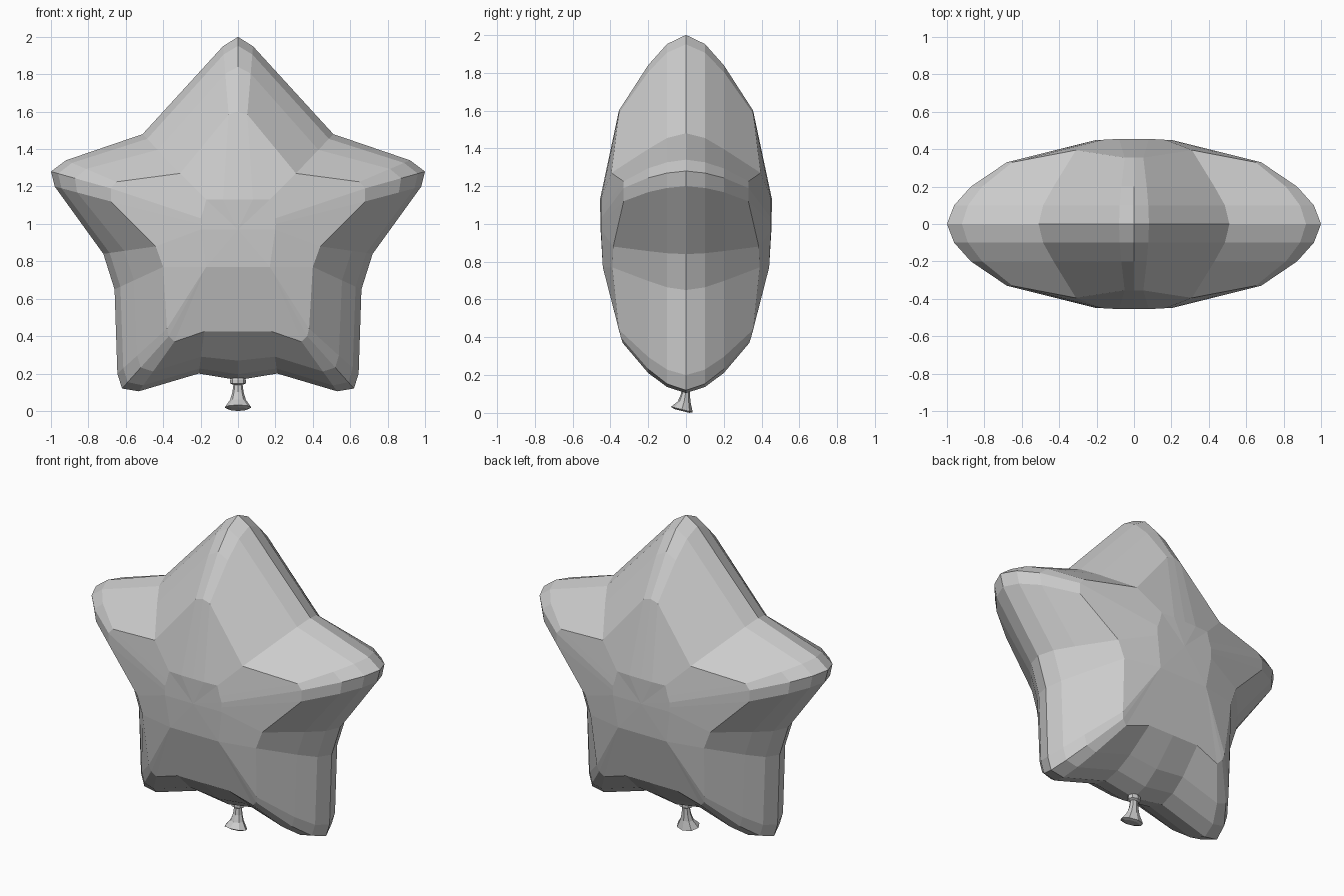
import bpy, bmesh, math
from mathutils import Vector

if "Cube" in bpy.data.objects:
    bpy.data.objects.remove(bpy.data.objects["Cube"])


def finish(bm, name):
    bmesh.ops.remove_doubles(bm, verts=bm.verts, dist=0.002)
    bmesh.ops.recalc_face_normals(bm, faces=bm.faces)
    me = bpy.data.meshes.new(name)
    bm.to_mesh(me)
    bm.free()
    ob = bpy.data.objects.new(name, me)
    bpy.context.collection.objects.link(ob)
    return ob


def bridge(bm, a, b):
    n = len(a)
    for i in range(n):
        j = (i + 1) % n
        bm.faces.new((a[i], a[j], b[j], b[i]))


# Right half of the star: seam outline (x, z), shoulder ring (x, z, depth), crown (x, z, depth)
half = [
    ((0, 2.0), (0, 1.60, .355), (0, 1.13, .455)),
    ((.08, 1.95), (.05, 1.585, .355), (.08, 1.13, .455)),
    ((.51, 1.48), (.31, 1.27, .395), (.17, 1.13, .45)),
    ((.92, 1.34), (.65, 1.225, .33), (.185, 1.07, .45)),
    ((1.0, 1.28), (.68, 1.19, .33), (.20, 1.03, .45)),
    ((.98, 1.20), (.68, 1.12, .33), (.20, 1.0, .45)),
    ((.72, .84), (.44, .88, .385), (.20, .97, .45)),
    ((.66, .65), (.40, .77, .39), (.17, .77, .44)),
    ((.645, .20), (.38, .44, .355), (.17, .77, .44)),
    ((.62, .12), (.37, .40, .345), (.17, .77, .44)),
    ((.53, .105), (.34, .37, .335), (.17, .77, .44)),
    ((.21, .20), (.18, .425, .35), (.17, .77, .44)),
    ((0, .165), (0, .425, .35), (0, .77, .44)),
]

# Puffed body: the seam steps inward toward the shoulder on both faces
bm = bmesh.new()
full = [(p, 1) for p in half] + [(p, -1) for p in half[-2:0:-1]]


def ring(side, step, y=None):
    vs = []
    for (o, s, c), m in full:
        if step == 'crown':
            x, z, d = c
        else:
            x, z = (o[k] + (s[k] - o[k]) * step for k in (0, 1))
            d = s[2] if y is None else y
        vs.append(bm.verts.new((m * x, side * d, z)))
    return vs


for side in (-1, 1):
    rings = [ring(side, 0, 0), ring(side, .12, .1), ring(side, .40, .2),
             ring(side, 1), ring(side, 'crown')]
    for a, b in zip(rings, rings[1:]):
        bridge(bm, a, b)
    centre = bm.verts.new((0, side * .452, .97))
    top = rings[-1]
    for i in range(len(top)):
        bm.faces.new((top[i], top[(i + 1) % len(top)], centre))
bmesh.ops.dissolve_degenerate(bm, dist=0.002, edges=bm.edges)
finish(bm, "balloon_body")

# Tied neck: collar, pinch and flared skirt leaning slightly forward
bm = bmesh.new()
profile = [(.03, .20, 0), (.042, .165, 0), (.042, .148, 0), (.025, .14, 0),
           (.03, .10, -.003), (.042, .06, -.01), (.072, .02, -.022), (.05, .012, -.022)]
rings = []
for r, z, y in profile:
    rings.append([bm.verts.new((r * math.cos(t), y + .8 * r * math.sin(t),
                                z - (.2 * r * math.sin(t) if z < .05 else 0)))
                  for t in (math.tau * i / 8 for i in range(8))])
for a, b in zip(rings, rings[1:]):
    bridge(bm, a, b)
bm.faces.new(rings[0])
bm.faces.new(rings[-1])
low = min(v.co.z for v in bm.verts)
for v in bm.verts:
    if v.co.z < .05:
        v.co.z -= low
finish(bm, "tied_neck")
